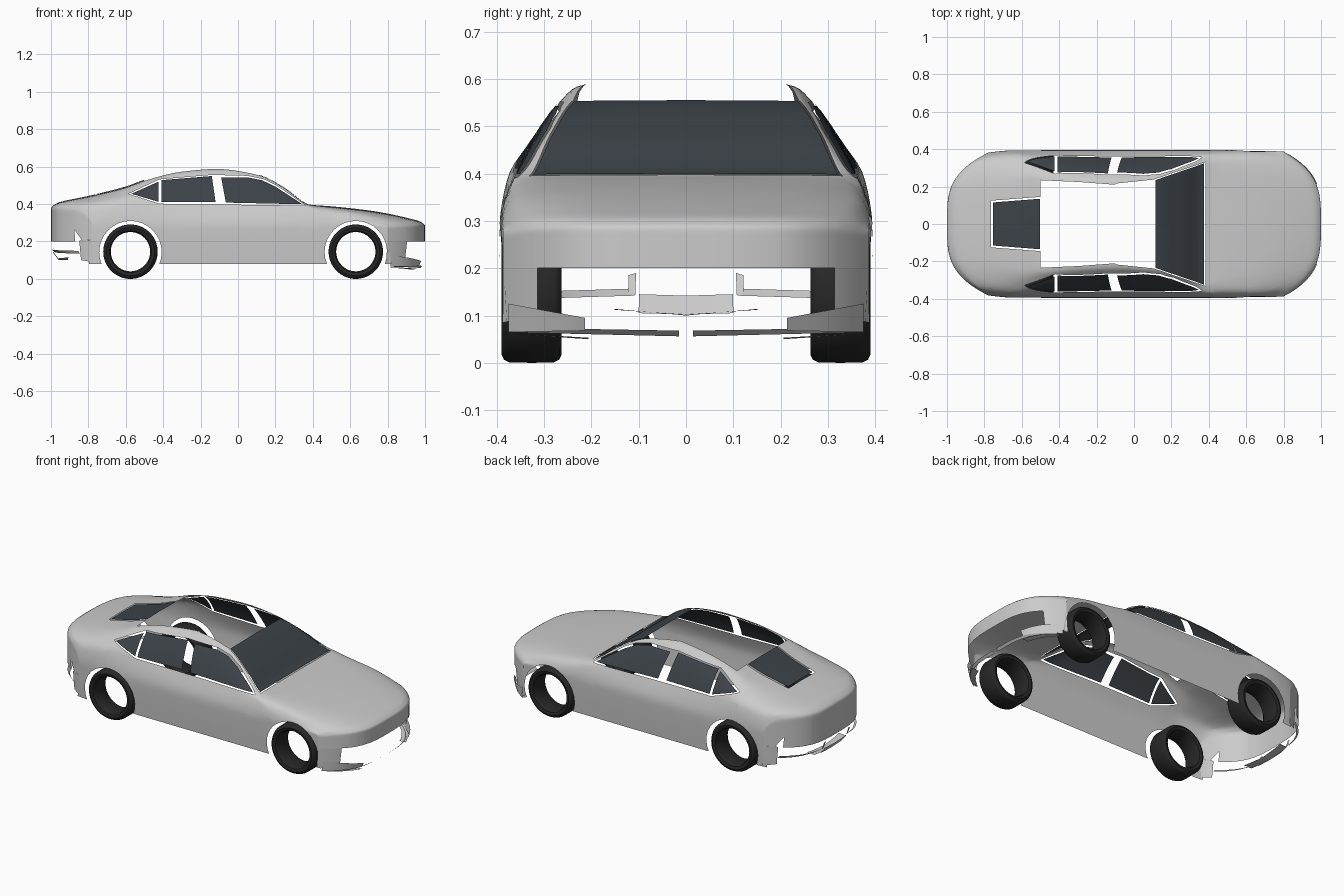
import bpy, bmesh, math
from mathutils import Vector

if "Cube" in bpy.data.objects:
    bpy.data.objects.remove(bpy.data.objects["Cube"])

# Half-body stations, nose to tail:
# s, belt y/z, window-top y/z, rail y/z, centre z
STATIONS = [
    (1.0, .385, .20, .34, .20, .25, .20, .20),
    (1.0, .387, .265, .34, .272, .25, .278, .28),
    (.98, .38, .287, .34, .296, .25, .301, .303),
    (.88, .378, .305, .345, .322, .26, .329, .332),
    (.7, .38, .33, .35, .352, .26, .362, .366),
    (.5, .38, .345, .345, .375, .27, .384, .388),
    (.385, .366, .383, .338, .393, .322, .395, .397),
    (.25, .362, .395, .305, .468, .278, .485, .487),
    (.12, .36, .40, .268, .535, .235, .552, .554),
    (-.1, .358, .405, .27, .55, .215, .588, .595),
    (-.3, .36, .41, .275, .54, .225, .573, .582),
    (-.5, .366, .41, .295, .497, .237, .524, .53),
    (-.6, .372, .405, .32, .457, .235, .487, .494),
    (-.78, .375, .388, .33, .425, .22, .443, .448),
    (-.97, .375, .36, .34, .39, .25, .40, .404),
    (-1.0, .378, .33, .34, .355, .25, .365, .37),
    (-1.0, .385, .21, .34, .20, .25, .20, .20)]


def material(name, rgb):
    m = bpy.data.materials.new(name)
    m.diffuse_color = (*rgb, 1)
    m.use_nodes = True
    m.node_tree.nodes["Principled BSDF"].inputs["Base Color"].default_value = m.diffuse_color
    return m


GLASS = material("dark_glass", (.045, .055, .065))
RUBBER = material("rubber", (.02, .02, .02))


def smooth_rows(rows, n):
    """Monotone cubic through equal-length rows, n steps per span."""
    def tangent(k, c):
        a = rows[k][c] - rows[k - 1][c] if k else None
        b = rows[k + 1][c] - rows[k][c] if k < len(rows) - 1 else None
        if a is None or b is None:
            return b if a is None else a
        return 2 * a * b / (a + b) if a * b > 0 else 0
    out = []
    for k in range(len(rows) - 1):
        for i in range(n):
            t = i / n
            h = (2*t**3 - 3*t*t + 1, t**3 - 2*t*t + t, 3*t*t - 2*t**3, t**3 - t*t)
            out.append([h[0]*rows[k][c] + h[1]*tangent(k, c) + h[2]*rows[k+1][c]
                        + h[3]*tangent(k+1, c) for c in range(len(rows[0]))])
    return out + [list(rows[-1])]


def bend(s, y, z):
    """Curve nose and tail backwards toward the corners and draw in the flanks."""
    start, depth, tuck = (.5, .20, .02) if s > 0 else (.6, .22, .035)
    if abs(s) <= start:
        return s, y, z
    f = depth * (abs(y) / .395) ** 3.5
    k = (abs(s) - start) / (1 - start)
    x = math.copysign(start + k * (1 - start - f), s)
    return x, y * (1 - tuck * k * k), z


def grid_mesh(grid, close=False):
    bm = bmesh.new()
    vs = [[bm.verts.new(p) for p in row] for row in grid]
    last = len(vs) if close else len(vs) - 1
    for i in range(last):
        a, b = vs[i], vs[(i + 1) % len(vs)]
        for j in range(len(a) - 1):
            bm.faces.new((a[j], b[j], b[j + 1], a[j + 1]))
    bmesh.ops.remove_doubles(bm, verts=bm.verts, dist=.0004)
    return bm


def finish(name, bm, mat=None):
    me = bpy.data.meshes.new(name)
    bm.to_mesh(me)
    bm.free()
    for p in me.polygons:
        p.use_smooth = True
    me.set_sharp_from_angle(angle=math.radians(40))
    ob = bpy.data.objects.new(name, me)
    bpy.context.collection.objects.link(ob)
    if mat:
        me.materials.append(mat)
    m = ob.modifiers.new("mirror", 'MIRROR')
    m.use_axis = (False, True, False)


def cut(bm, poly, view, keep=False):
    """Cut a convex outline through the skin, seen from 'side' or 'top'."""
    put = (lambda p: Vector((p[0], 0, p[1]))) if view == 'side' else (lambda p: Vector((p[0], p[1], 0)))
    pts = [put(p) for p in poly]
    mid = sum(pts, Vector()) / len(pts)
    axis = Vector((0, 1, 0)) if view == 'side' else Vector((0, 0, 1))
    planes = [(Vector((0, .2, .2)), -axis)]
    for a, b in zip(pts, pts[1:] + pts[:1]):
        n = (b - a).cross(axis).normalized()
        planes.append((a, -n if n.dot(mid - a) > 0 else n))
    faces = list(bm.faces)
    for k, (co, no) in enumerate(planes):
        geom = list({e for f in faces for e in (*f.verts, *f.edges)}) + faces
        bmesh.ops.bisect_plane(bm, geom=geom, plane_co=co, plane_no=no, dist=1e-5, clear_outer=keep)
        faces = [f for f in bm.faces
                 if all((f.calc_center_median() - c).dot(n) < 0 for c, n in planes[:k + 1])]
    if not keep:
        bmesh.ops.delete(bm, geom=faces, context='FACES')


# Body skin
grid = []
for s, yb, zb, yw, zw, yr, zr, zc in smooth_rows(STATIONS, 6):
    section = [(.386, .08), (.392, .18), (.395, min(.28, zb)),
               (yb, zb), (yw, zw), (yr, zr), (0, zc)]
    grid.append([bend(s, y, z) for y, z in smooth_rows(section, 5)])
skin = grid_mesh(grid)

# Glass panes taken from the same skin
PANES = {
    "rear_quarter_window": ('side', [(-.57, .455), (-.425, .52), (-.425, .412)]),
    "rear_door_window": ('side', [(-.41, .528), (-.14, .55), (-.12, .411), (-.41, .411)]),
    "front_door_window": ('side', [(-.09, .543), (.05, .543), (.13, .527), (.2, .493),
                                   (.345, .399), (-.065, .408)]),
    "windscreen": ('top', [(.115, -.1), (.115, .235), (.375, .324), (.375, -.1)]),
    "rear_window": ('top', [(-.755, -.1), (-.755, .115), (-.503, .135), (-.503, -.1)])}
for name, (view, poly) in PANES.items():
    pane = skin.copy()
    cut(pane, poly, view, keep=True)
    finish(name, pane, GLASS)

# Openings: windows, roof, rear window, wheel arches, tail corner vent
WHEELS = (.63, -.575)
OPENINGS = [
    ('side', [(-.585, .455), (-.42, .532), (-.14, .556), (.05, .551), (.14, .532),
              (.21, .497), (.363, .392), (-.42, .402)]),
    ('top', [(.108, -.1), (.108, .239), (.382, .331), (.382, -.1)]),
    ('top', [(-.1, -.1), (-.1, .216), (.109, .238), (.109, -.1)]),
    ('top', [(-.5, -.1), (-.5, .24), (-.3, .225), (-.1, .216), (-.1, -.1)]),
    ('top', [(-.765, -.1), (-.765, .125), (-.499, .145), (-.499, -.1)]),
    ('side', [(-.875, .265), (-.83, .20), (-.87, .20)])]
for wx in WHEELS:
    OPENINGS.append(('side', [(wx + .167 * math.cos(a * math.tau / 32),
                               .143 + .167 * math.sin(a * math.tau / 32)) for a in range(32)]))
for view, poly in OPENINGS:
    cut(skin, poly, view)
finish("body_shell", skin)


# Bumper strips following the plan curve of nose or tail
def strip(name, end, y0, y1, low, high, n=10):
    """low/high: (s, z at y0, z at y1) for the two edges."""
    rows = []
    for i in range(n + 1):
        t = i / n
        y = y0 + (y1 - y0) * t
        rows.append([bend(end * s, y, za + (zb - za) * t) for s, za, zb in (low, high)])
    finish(name, grid_mesh(rows[::-1] if end < 0 else [r[::-1] for r in rows]))


strip("front_bumper_corner", 1, .395, .32, (.985, .085, .10), (1, .2, .2))
strip("front_lip_corner", 1, .383, .218, (.99, .065, .068), (1.005, .125, .095))
strip("front_lip_bar", 1, .36, .015, (.97, .064, .056), (.985, .074, .068))
strip("front_splitter", 1, .365, .21, (.94, .06, .05), (.985, .062, .053))
strip("rear_bumper_corner", -1, .395, .355, (.985, .09, .10), (1, .21, .205))
strip("rear_bumper_bar", -1, .35, .113, (.98, .135, .142), (1, .15, .157))
strip("rear_bumper_bar_end", -1, .126, .11, (.985, .142, .145), (1, .185, .19), 3)
strip("rear_diffuser", -1, .103, 0, (.96, .105, .102), (.99, .145, .142))
strip("rear_diffuser_lip", -1, .155, 0, (.91, .114, .10), (.96, .112, .102))

# Tyres: lathed ring profile (y, radius)
PROFILE = [(.28, .105), (.268, .112), (.263, .128), (.268, .139), (.28, .145), (.326, .1455),
           (.373, .145), (.385, .139), (.39, .128), (.385, .112), (.373, .105), (.28, .105)]
for wx, name in zip(WHEELS, ("front_tyres", "rear_tyres")):
    rings = []
    for a in range(64):
        c, s = math.cos(a * math.tau / 64), math.sin(a * math.tau / 64)
        rings.append([(wx + r * c, y, .1455 + r * s) for y, r in PROFILE])
    tyre = grid_mesh(rings, close=True)
    bmesh.ops.recalc_face_normals(tyre, faces=tyre.faces)
    finish(name, tyre, RUBBER)
